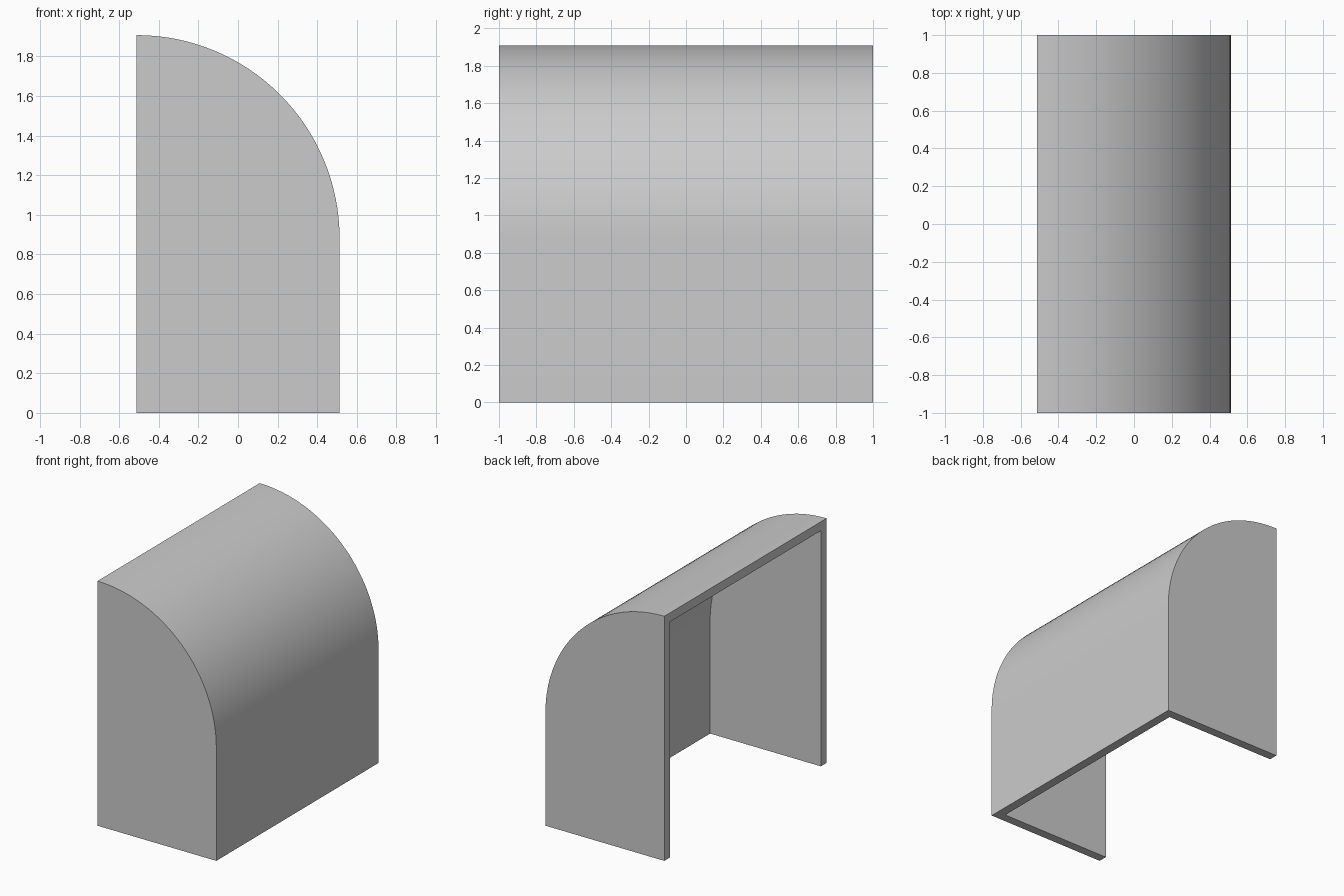
import bpy
import bmesh
from math import sin, cos, pi

HALF_X, HALF_Y, HEIGHT = 0.513, 1.0, 1.908
WALL = 0.07
RADIUS = 2 * HALF_X
STEPS = 32

cube = bpy.data.objects.get("Cube")
if cube:
    bpy.data.objects.remove(cube, do_unlink=True)

# Plain grey finish
grey = bpy.data.materials.new("plain_grey")
grey.use_nodes = True
colour = (0.6, 0.6, 0.6, 1)
grey.diffuse_color = colour
grey.node_tree.nodes["Principled BSDF"].inputs["Base Color"].default_value = colour


def profile(inset):
    """Quarter arc from the top of the open side, then down to the floor."""
    r = RADIUS - inset
    arc = [(r * sin(a) - HALF_X, HEIGHT - RADIUS + r * cos(a))
           for a in (i / STEPS * pi / 2 for i in range(STEPS + 1))]
    return arc + [(HALF_X - inset, 0), (-HALF_X, 0)]


def skin(bm, inset):
    """Curved cover plus both end panels; returns the loop round the opening."""
    pts = profile(inset)
    y = HALF_Y - inset
    front = [bm.verts.new((x, -y, z)) for x, z in pts]
    back = [bm.verts.new((x, y, z)) for x, z in pts]
    for i in range(len(pts) - 2):
        bm.faces.new((front[i], back[i], back[i + 1], front[i + 1]))
    bm.faces.new(front)
    bm.faces.new(back[::-1])
    return [front[0], back[0], back[-1], back[-2], front[-2], front[-1]]


# Hood with hollow inside, open at the bottom and on one side
bm = bmesh.new()
outer = skin(bm, 0)
inner = skin(bm, WALL)

# Rim joining the outer and inner skins
for i in range(len(outer)):
    j = (i + 1) % len(outer)
    bm.faces.new((outer[i], outer[j], inner[j], inner[i]))
bmesh.ops.recalc_face_normals(bm, faces=bm.faces)

mesh = bpy.data.meshes.new("curved_hood")
bm.to_mesh(mesh)
bm.free()
mesh.materials.append(grey)
hood = bpy.data.objects.new("curved_hood", mesh)
bpy.context.collection.objects.link(hood)

# Smooth curve, crisp corners
bpy.ops.object.select_all(action="DESELECT")
hood.select_set(True)
bpy.context.view_layer.objects.active = hood
bpy.ops.object.shade_smooth_by_angle(angle=pi / 6)
